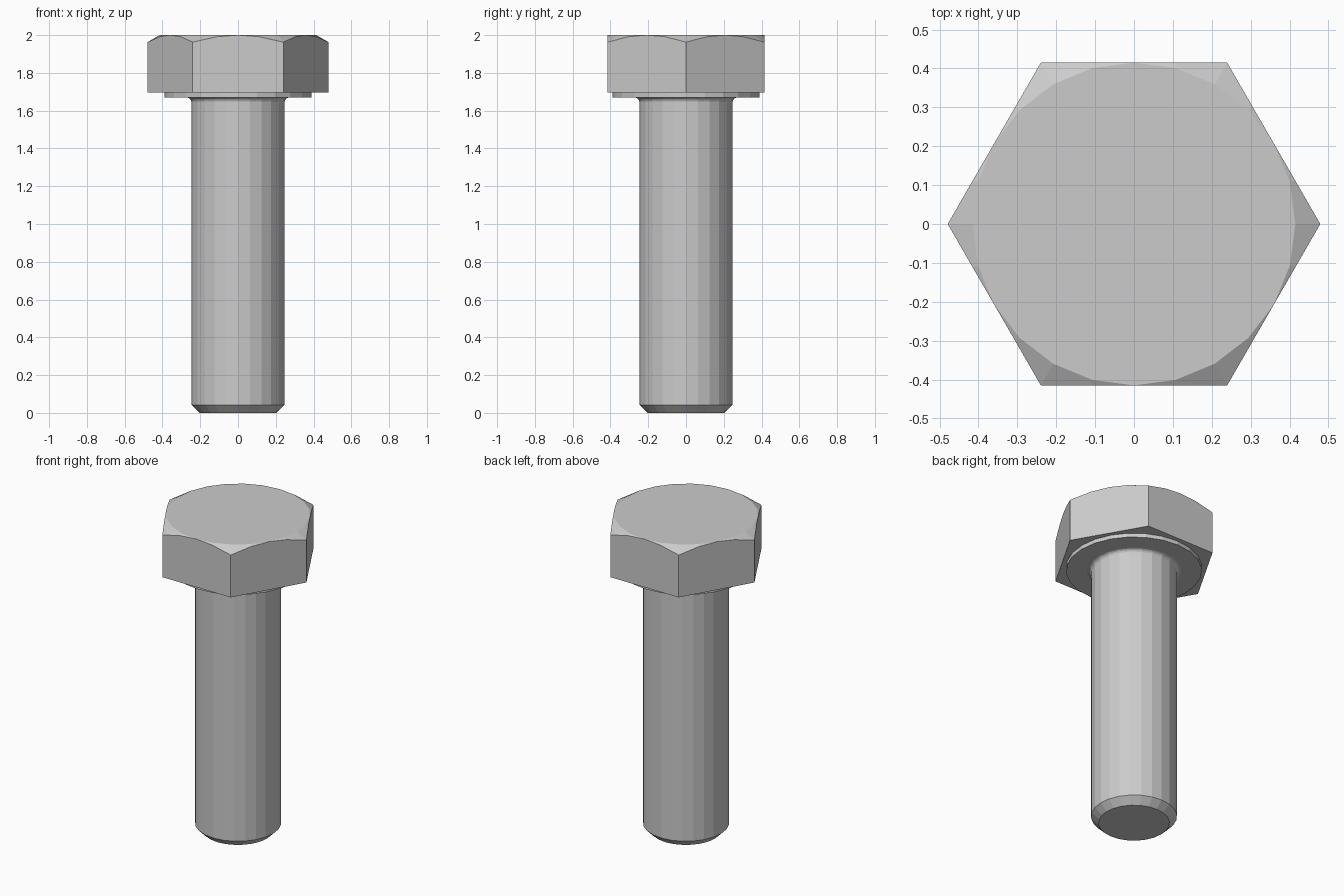
import bpy, bmesh
from math import sin, cos, pi, radians, tan

if "Cube" in bpy.data.objects:
    bpy.data.objects.remove(bpy.data.objects["Cube"])

SIDES = 24
FLAT = 0.415          # centre to hex flat
TOP = 2.0


def circle(r, z):
    return [(r * cos(2 * pi * i / SIDES), r * sin(2 * pi * i / SIDES), z)
            for i in range(SIDES)]


def hexagon(z=None):
    # hex outline; without z the height follows the 30 degree chamfer cone
    ring = []
    for i in range(SIDES):
        a = 2 * pi * i / SIDES
        r = FLAT / cos(a % (pi / 3) - pi / 6)
        h = TOP - (r - FLAT) * tan(radians(30)) if z is None else z
        ring.append((r * cos(a), r * sin(a), h))
    return ring


# shank: chamfered tip, straight body, small fillet under the head
R, F = 0.247, 0.025
rings = [circle(R - 0.043, 0), circle(R, 0.043)]
for k in range(5):
    t = k / 4 * pi / 2
    rings.append(circle(R + F * (1 - cos(t)), 1.67 - F + F * sin(t)))

# washer face, then hex head with chamfered top
rings += [circle(0.39, 1.67), circle(0.39, 1.695),
          hexagon(1.695), hexagon(), circle(FLAT, TOP)]

# loft the rings into one closed solid
bm = bmesh.new()
loops = [[bm.verts.new(p) for p in ring] for ring in rings]
for lo, hi in zip(loops, loops[1:]):
    for i in range(SIDES):
        j = (i + 1) % SIDES
        bm.faces.new((lo[i], lo[j], hi[j], hi[i]))
bm.faces.new(loops[0][::-1])
bm.faces.new(loops[-1])
bmesh.ops.remove_doubles(bm, verts=bm.verts[:], dist=1e-5)
bmesh.ops.recalc_face_normals(bm, faces=bm.faces[:])

mesh = bpy.data.meshes.new("hex_bolt")
bm.to_mesh(mesh)
bm.free()
bpy.context.collection.objects.link(bpy.data.objects.new("hex_bolt", mesh))
